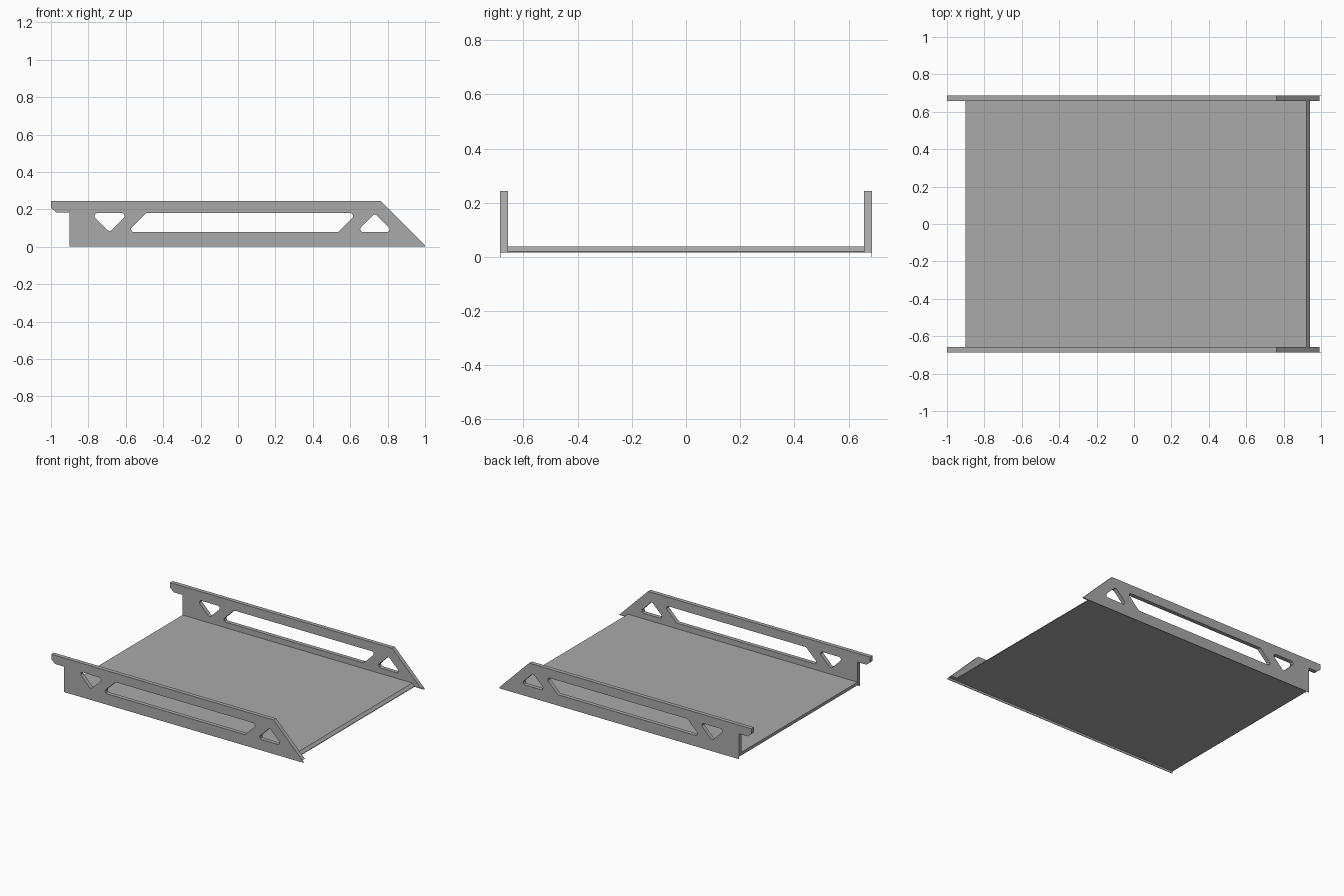
import bpy
import bmesh
from math import radians, tan
from mathutils import Matrix, Vector

if "Cube" in bpy.data.objects:
    bpy.data.objects.remove(bpy.data.objects["Cube"])

# Single grey metal
metal = bpy.data.materials.new("grey_metal")
metal.use_nodes = True
GREY = (0.4, 0.4, 0.4, 1)
metal.diffuse_color = GREY
metal.node_tree.nodes["Principled BSDF"].inputs["Base Color"].default_value = GREY


def fillet(points, radius, steps=5):
    """Round every corner of a closed outline."""
    out = []
    for i, p in enumerate(points):
        p = Vector(p)
        a = (Vector(points[i - 1]) - p).normalized()
        b = (Vector(points[(i + 1) % len(points)]) - p).normalized()
        half = a.angle(b) / 2
        reach = radius / tan(half)
        centre = p + (a + b).normalized() * (reach**2 + radius**2) ** 0.5
        start, end = p + a * reach - centre, p + b * reach - centre
        for k in range(steps + 1):
            out.append(centre + start.lerp(end, k / steps).normalized() * radius)
    return out


def plate(name, outlines, y0, y1):
    """Extrude an x-z outline with holes from y0 to y1."""
    curve = bpy.data.curves.new(name + "_profile", 'CURVE')
    curve.dimensions = '2D'
    curve.fill_mode = 'BOTH'
    curve.extrude = abs(y1 - y0) / 2
    for outline in outlines:
        spline = curve.splines.new('POLY')
        spline.points.add(len(outline) - 1)
        for point, (x, z) in zip(spline.points, outline):
            point.co = (x, z, 0, 1)
        spline.use_cyclic_u = True
    helper = bpy.data.objects.new(name + "_helper", curve)
    bpy.context.collection.objects.link(helper)
    graph = bpy.context.evaluated_depsgraph_get()
    mesh = bpy.data.meshes.new_from_object(helper.evaluated_get(graph))
    bpy.data.objects.remove(helper)
    bpy.data.curves.remove(curve)

    # Stand the plate upright and close its seams
    mesh.transform(Matrix.Translation((0, (y0 + y1) / 2, 0)) @ Matrix.Rotation(radians(90), 4, 'X'))
    bm = bmesh.new()
    bm.from_mesh(mesh)
    bmesh.ops.remove_doubles(bm, verts=bm.verts, dist=0.0001)
    bmesh.ops.recalc_face_normals(bm, faces=bm.faces)
    for face in bm.faces:
        face.smooth = False
        face.material_index = 0
    bm.to_mesh(mesh)
    bm.free()
    mesh.materials.clear()
    mesh.materials.append(metal)
    mesh.name = name
    obj = bpy.data.objects.new(name, mesh)
    bpy.context.collection.objects.link(obj)
    return obj


BASE, TOP = 0.016, 0.244
INNER, OUTER = 0.658, 0.687
BACK = -0.9

# Side panel outline and its three rounded windows
panel = [(BACK, BASE), (0.991, BASE), (0.763, TOP), (-1, TOP),
         (-1, 0.208), (-0.97, 0.182), (BACK, 0.182)]
windows = [
    [(-0.789, 0.18), (-0.585, 0.18), (-0.687, 0.078)],
    [(-0.594, 0.078), (0.535, 0.078), (0.637, 0.18), (-0.492, 0.18)],
    [(0.632, 0.078), (0.832, 0.078), (0.732, 0.178)],
]
holes = [fillet(w, 0.015) for w in windows]
# Thin lip along the lower outer edge
lip = [(BACK, 0), (1, 0), (1, 0.007), (0.991, BASE), (BACK, BASE)]

for side, s in (("right", -1), ("left", 1)):
    plate(side + "_side_panel", [panel] + holes, s * INNER, s * OUTER)
    plate(side + "_lower_lip", [lip], s * (OUTER - 0.003), s * OUTER)

# Floor with a bevelled end
floor = [(BACK, BASE), (0.94, BASE), (0.94, 0.02), (0.922, 0.038), (BACK, 0.038)]
plate("floor", [floor], -INNER, INNER)
